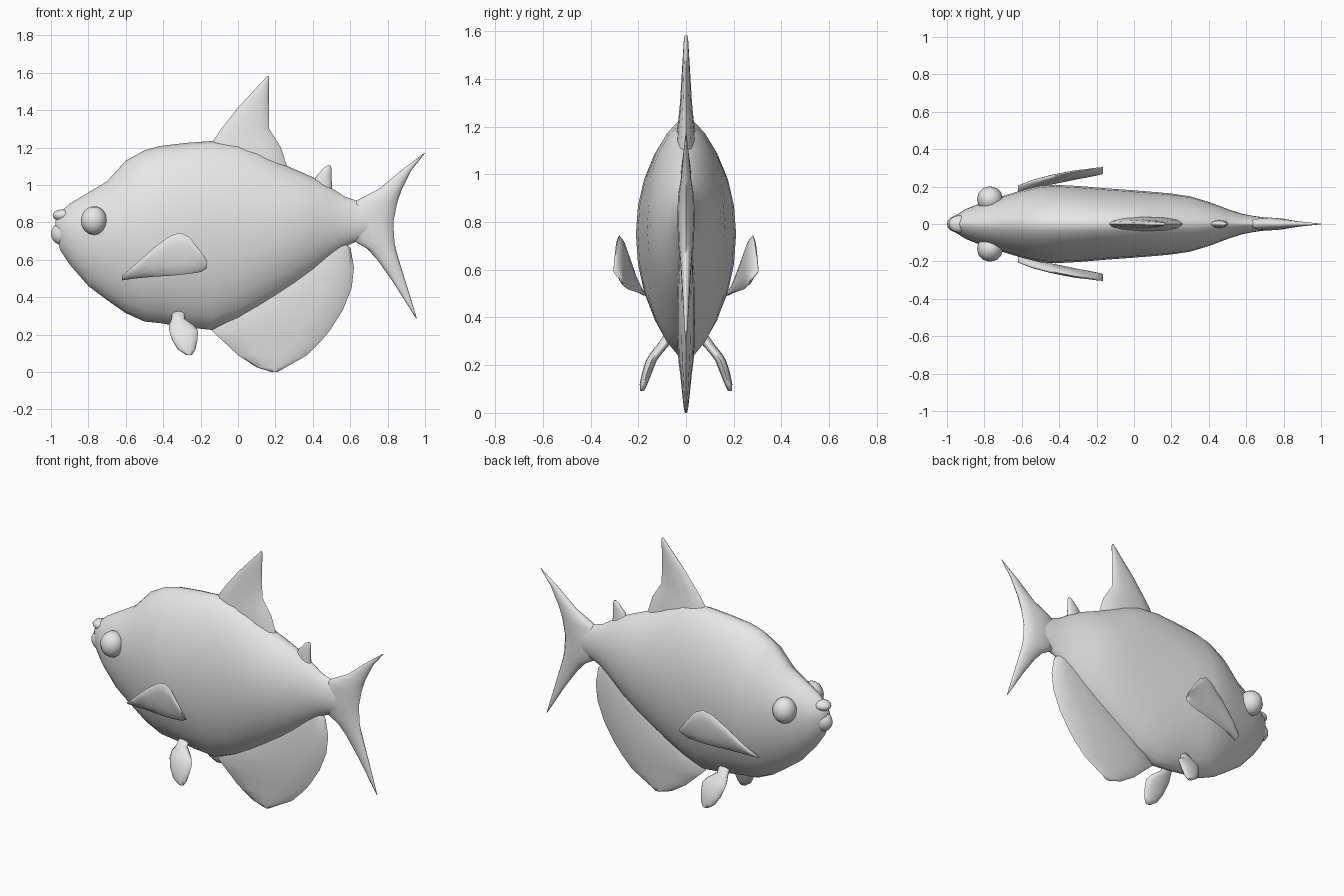
import bpy, bmesh, math
from mathutils import Matrix

grey = bpy.data.materials.new("plain_grey")
grey.diffuse_color = (0.8, 0.8, 0.8, 1)


def finish(bm, name, angle=60):
    bmesh.ops.recalc_face_normals(bm, faces=bm.faces)
    me = bpy.data.meshes.new(name)
    bm.to_mesh(me)
    bm.free()
    me.materials.append(grey)
    ob = bpy.data.objects.new(name, me)
    bpy.context.collection.objects.link(ob)
    bpy.ops.object.select_all(action='DESELECT')
    ob.select_set(True)
    bpy.context.view_layer.objects.active = ob
    bpy.ops.object.shade_smooth_by_angle(angle=math.radians(angle))
    return ob


def loft(name, rings, angle=60):
    """Skin a list of equal closed rings and cap both ends."""
    bm = bmesh.new()
    vs = [[bm.verts.new(p) for p in r] for r in rings]
    n = len(vs[0])
    for a, b in zip(vs, vs[1:]):
        for i in range(n):
            j = (i + 1) % n
            bm.faces.new((a[i], a[j], b[j], b[i]))
    bm.faces.new(vs[0])
    bm.faces.new(vs[-1])
    return finish(bm, name, angle)


def fin(name, sections, n=12):
    """Loft lens-shaped sections: (edge point, edge point, half thickness in y)."""
    rings = []
    for p, q, t in sections:
        ring = []
        for i in range(n):
            a = 2 * math.pi * i / n
            u = (1 + math.cos(a)) / 2
            x, y, z = (p[k] + (q[k] - p[k]) * u for k in range(3))
            ring.append((x, y + t * math.sin(a), z))
        rings.append(ring)
    return loft(name, rings, 75)


def flat_fin(name, rows):
    """Fin on the centre plane from rows of (z, front x, back x, half thickness)."""
    return fin(name, [((a, 0, z), (b, 0, z), t) for z, a, b, t in rows])


def ball(name, centre, radii, u=16, v=10):
    bm = bmesh.new()
    bmesh.ops.create_uvsphere(bm, u_segments=u, v_segments=v, radius=1,
                              matrix=Matrix.Translation(centre) @ Matrix.Diagonal((*radii, 1)))
    return finish(bm, name)


# Body: x, bottom z, top z, half width, z of the widest point
body = [
    (-.975, .74, .815, .020, .78), (-.95, .65, .855, .048, .77), (-.90, .575, .90, .080, .76),
    (-.80, .46, .96, .120, .75), (-.70, .385, 1.02, .150, .75), (-.60, .315, 1.13, .180, .75),
    (-.50, .27, 1.185, .205, .75), (-.42, .262, 1.208, .21, .75), (-.28, .24, 1.225, .202, .75),
    (-.14, .225, 1.235, .190, .76), (0, .28, 1.22, .180, .76), (.10, .335, 1.185, .172, .77),
    (.20, .395, 1.13, .163, .78), (.30, .46, 1.085, .148, .79), (.40, .53, 1.042, .118, .80),
    (.50, .615, .985, .080, .80), (.57, .67, .938, .057, .80), (.64, .70, .915, .043, .80),
    (.72, .72, .89, .032, .80), (.80, .77, .84, .012, .80),
]
rings = []
for x, zb, zt, w, zm in body:
    ring = []
    for i in range(24):
        a = 2 * math.pi * i / 24
        c, s = math.cos(a), math.sin(a)
        ring.append((x, math.copysign(w * abs(c) ** 1.25, c),
                     zm + s * ((zt - zm) if s > 0 else (zm - zb))))
    rings.append(ring)
loft("body", rings)

# Lips with a small gap between them
ball("upper_lip", (-.935, 0, .838), (.056, .046, .032))
ball("lower_lip", (-.935, 0, .74), (.065, .048, .062))

# Fins on the centre plane
flat_fin("dorsal_fin", [
    (1.04, -.16, .28, .05), (1.10, -.16, .262, .045), (1.20, -.15, .23, .036),
    (1.24, -.13, .205, .031), (1.30, -.09, .167, .025), (1.42, .005, .166, .018),
    (1.50, .08, .166, .013), (1.565, .14, .167, .009), (1.582, .155, .165, .005)])
flat_fin("rear_dorsal_fin", [
    (.95, .40, .505, .025), (1.04, .412, .50, .018), (1.07, .44, .50, .014),
    (1.09, .457, .50, .011), (1.105, .478, .494, .006)])
flat_fin("anal_fin", [
    (0, .18, .21, .005), (.025, .10, .255, .010), (.09, 0, .37, .017), (.16, -.075, .44, .024),
    (.22, -.14, .49, .032), (.33, -.06, .56, .038), (.45, .10, .608, .038),
    (.56, .25, .62, .034), (.66, .40, .602, .028), (.70, .50, .57, .02)])
flat_fin("tail_fin", [
    (.285, .953, .957, .002), (.38, .893, .928, .008), (.48, .83, .897, .014),
    (.60, .745, .860, .022), (.66, .69, .843, .027), (.70, .62, .836, .032),
    (.80, .58, .830, .036), (.90, .61, .850, .034), (.92, .64, .856, .032),
    (.98, .755, .877, .022), (1.08, .875, .928, .012), (1.17, .995, 1.0, .002)])

# Paired parts: eyes, pectoral fins and pelvic fins
pectoral = [(-.62, .49, .515, .19, .012), (-.55, .50, .575, .215, .018), (-.45, .51, .665, .24, .020),
            (-.36, .515, .73, .258, .020), (-.31, .52, .745, .268, .019), (-.26, .525, .722, .275, .017),
            (-.20, .535, .645, .285, .013), (-.165, .555, .595, .291, .007)]
pelvic = [(.33, -.35, -.28, .06, .03), (.285, -.355, -.285, .095, .026), (.25, -.37, -.235, .125, .025),
          (.22, -.368, -.213, .145, .023), (.17, -.352, -.217, .163, .021), (.12, -.322, -.228, .178, .016),
          (.092, -.28, -.245, .184, .008)]
for side, label in ((-1, "right"), (1, "left")):
    ball(label + "_eye", (-.77, side * .132, .81), (.07, .07, .077), 12, 8)
    fin(label + "_pectoral_fin", [((x, side * (y - .022), zb), (x, side * (y + .012), zt), t)
                                  for x, zb, zt, y, t in pectoral])
    fin(label + "_pelvic_fin", [((a, side * y, z), (b, side * y, z), t)
                                for z, a, b, y, t in pelvic])
